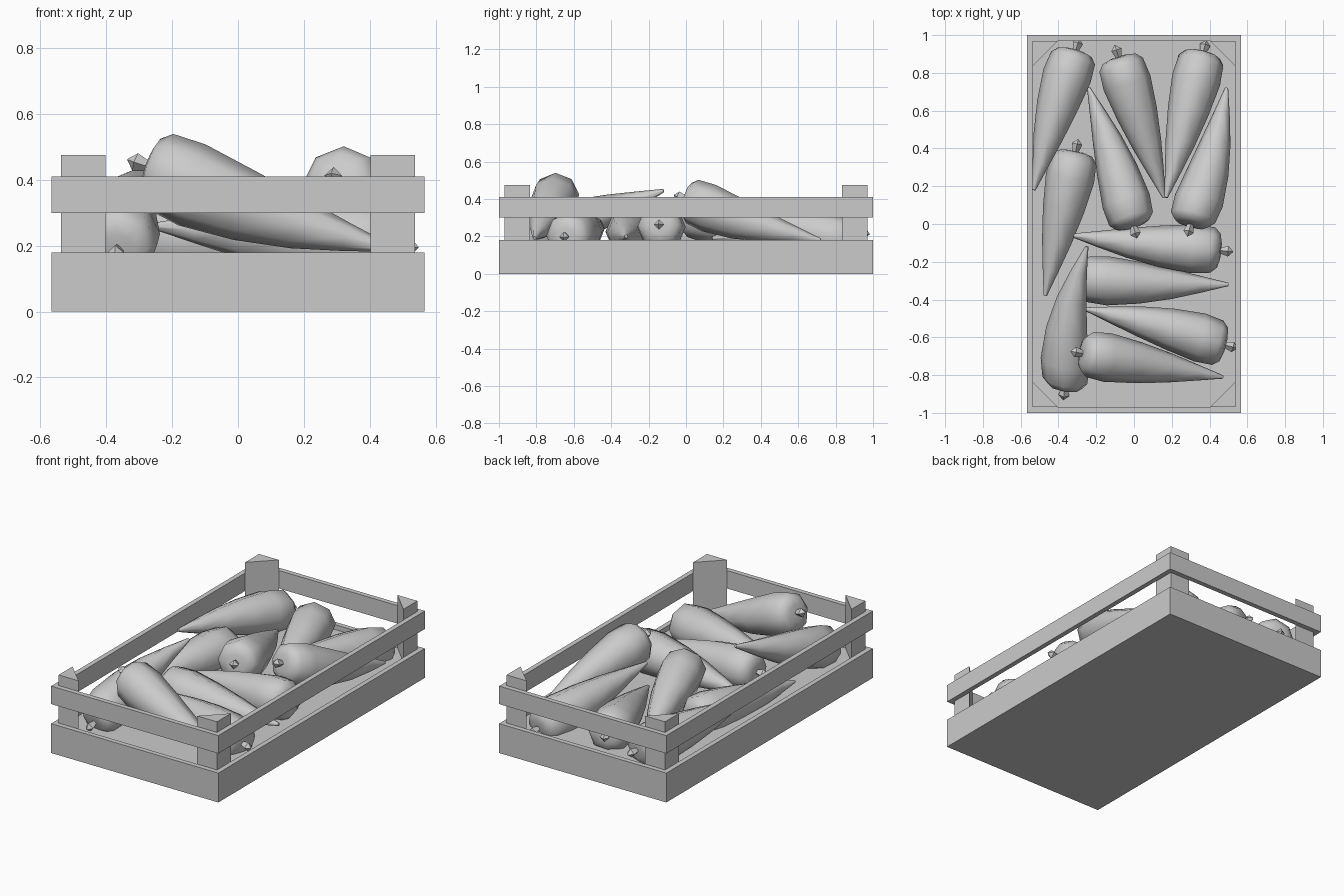
import bpy, bmesh, math
from mathutils import Vector

cube = bpy.data.objects.get("Cube")
if cube:
    bpy.data.objects.remove(cube, do_unlink=True)

grey = bpy.data.materials.new("plain grey")
grey.use_nodes = True
tone = (0.6, 0.6, 0.6, 1)
grey.diffuse_color = tone
grey.node_tree.nodes["Principled BSDF"].inputs["Base Color"].default_value = tone


def finish(name, bm, smooth_angle=None):
    bmesh.ops.recalc_face_normals(bm, faces=bm.faces[:])
    mesh = bpy.data.meshes.new(name)
    bm.to_mesh(mesh)
    bm.free()
    mesh.materials.append(grey)
    obj = bpy.data.objects.new(name, mesh)
    bpy.context.collection.objects.link(obj)
    if smooth_angle:
        bpy.ops.object.select_all(action='DESELECT')
        obj.select_set(True)
        bpy.context.view_layer.objects.active = obj
        bpy.ops.object.shade_smooth_by_angle(angle=math.radians(smooth_angle))


def prism(name, outline, z0, z1):
    """Upright prism over a flat outline."""
    bm = bmesh.new()
    face = bm.faces.new([bm.verts.new((x, y, z0)) for x, y in outline])
    top = bmesh.ops.extrude_face_region(bm, geom=[face])["geom"]
    verts = [v for v in top if isinstance(v, bmesh.types.BMVert)]
    bmesh.ops.translate(bm, verts=verts, vec=(0, 0, z1 - z0))
    finish(name, bm)


def box(name, x0, x1, y0, y1, z0, z1):
    prism(name, [(x0, y0), (x1, y0), (x1, y1), (x0, y1)], z0, z1)


# Crate: floor, two tiers of slats, triangular corner posts
W, L, T = 0.567, 1.0, 0.03
box("crate_floor", T - W, W - T, T - L, L - T, 0, 0.15)
for tier, z0, z1 in (("lower", 0, 0.18), ("upper", 0.30, 0.41)):
    for s, side in ((1, "left"), (-1, "right")):
        xs = sorted((s * W, s * (W - T)))
        box(f"{tier}_slat_{side}", *xs, -L, L, z0, z1)
    for s, side in ((1, "back"), (-1, "front")):
        ys = sorted((s * L, s * (L - T)))
        box(f"{tier}_slat_{side}", T - W, W - T, *ys, z0, z1)
for sx in (1, -1):
    for sy in (1, -1):
        x, y, leg = W - T, L - T, 0.135
        name = f"corner_post_{'back' if sy > 0 else 'front'}_{'left' if sx > 0 else 'right'}"
        prism(name, [(sx * x, sy * y), (sx * (x - leg), sy * y), (sx * x, sy * (y - leg))],
              0.1, 0.475)


# Root vegetables: lathed rings along a slightly bent axis, with a stub of stalk
BODY = [(-0.005, 0.05), (0.008, 0.092), (0.05, 0.121), (0.18, 0.13), (0.4, 0.11),
        (0.62, 0.079), (0.82, 0.043), (1, 0.009)]
STALK = [(0.01, 0.012), (-0.045, 0.028), (-0.07, 0.002)]


def lathe(name, rings, side, up, sides, angle):
    bm = bmesh.new()
    loops = []
    for centre, r in rings:
        loop = []
        for i in range(sides):
            a = math.tau * i / sides
            loop.append(bm.verts.new(centre + side * (r * math.cos(a)) + up * (r * math.sin(a))))
        loops.append(loop)
    for a, b in zip(loops, loops[1:]):
        for i in range(sides):
            j = (i + 1) % sides
            bm.faces.new((a[i], a[j], b[j], b[i]))
    bm.faces.new(loops[0])
    bm.faces.new(loops[-1])
    finish(name, bm, angle)


def carrot(name, head, tip, bend, sag):
    head, tip = Vector(head), Vector(tip)
    axis = (tip - head).normalized()
    side = axis.cross(Vector((0, 0, 1))).normalized()
    up = side.cross(axis)
    curve = side * bend - up * sag
    rings = [(head.lerp(tip, t) + curve * math.sin(math.pi * t), r) for t, r in BODY]
    lathe(name, rings, side, up, 8, 50)
    lathe(name + "_stalk", [(head + axis * d, r) for d, r in STALK], side, up, 4, 20)


# Each: head, tip, sideways bend, downward sag
CARROTS = [
    ((-0.31, 0.915, 0.22), (-0.53, 0.18, 0.31), 0.01, 0),
    ((-0.08, 0.88, 0.24), (0.16, 0.14, 0.19), 0, 0),
    ((0.365, 0.905, 0.17), (0.17, 0.14, 0.33), 0, 0),
    ((-0.005, -0.01, 0.325), (-0.24, 0.72, 0.18), 0.01, 0.01),
    ((0.30, 0.00, 0.40), (0.49, 0.72, 0.18), 0.02, 0.02),
    ((0.455, -0.14, 0.26), (-0.33, -0.06, 0.20), -0.01, 0),
    ((-0.28, -0.29, 0.23), (0.50, -0.32, 0.20), 0.01, 0),
    ((0.48, -0.64, 0.20), (-0.26, -0.45, 0.26), 0.01, 0),
    ((-0.31, 0.38, 0.21), (-0.47, -0.38, 0.19), 0, 0),
    ((-0.365, -0.865, 0.19), (-0.25, -0.12, 0.445), -0.04, 0),
    ((-0.27, -0.685, 0.44), (0.47, -0.81, 0.19), 0, 0.02),
]
for n, (head, tip, bend, sag) in enumerate(CARROTS, 1):
    carrot(f"carrot_{n}", head, tip, bend, sag)
